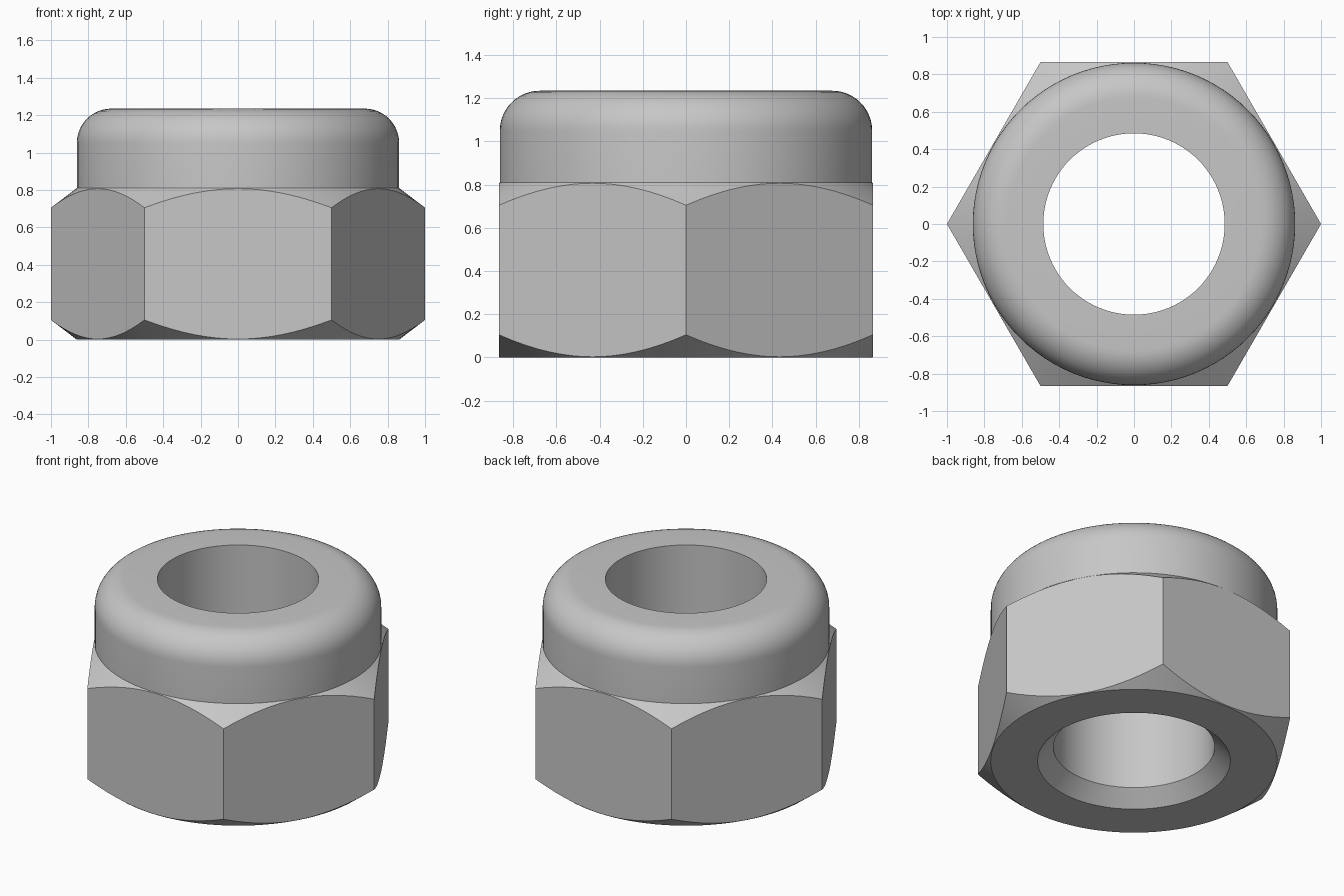
import bpy, bmesh, math

cube = bpy.data.objects.get("Cube")
if cube:
    bpy.data.objects.remove(cube, do_unlink=True)

SEGMENTS = 96           # multiple of 12, so corners and flat centres get vertices
APOTHEM = math.sqrt(3) / 2
BORE, SEAT, COLLAR = 0.485, 0.58, 0.862
HEX_TOP, TOP, FILLET = 0.81, 1.235, 0.185
SLOPE = 0.105 / (1 - COLLAR)   # chamfer drop per unit of radius


def hex_radius(angle):
    """Distance from the axis to the hexagon's edge."""
    return APOTHEM / math.cos(angle % (math.pi / 3) - math.pi / 6)


def section(angle):
    """Closed radial section (radius, height) at an angle."""
    edge = hex_radius(angle)
    drop = (edge - COLLAR) * SLOPE
    points = [
        (BORE, SEAT - BORE), (SEAT, 0), (COLLAR, 0),       # countersink, seat
        (edge, drop), (edge, HEX_TOP - drop),              # chamfered flat
        (COLLAR, HEX_TOP),                                 # foot of collar
    ]
    for i in range(13):                                    # rounded shoulder
        t = math.pi / 2 * i / 12
        points.append((COLLAR - FILLET + FILLET * math.cos(t),
                       TOP - FILLET + FILLET * math.sin(t)))
    points.append((BORE, TOP))
    return points


# Nut: hexagonal body, rounded collar and bore in one solid
bm = bmesh.new()
rings = []
for s in range(SEGMENTS):
    a = math.tau * s / SEGMENTS
    rings.append([bm.verts.new((r * math.cos(a), r * math.sin(a), z))
                  for r, z in section(a)])
for s, ring in enumerate(rings):
    following = rings[(s + 1) % SEGMENTS]
    for i in range(len(ring)):
        j = (i + 1) % len(ring)
        bm.faces.new((ring[i], following[i], following[j], ring[j]))
bmesh.ops.recalc_face_normals(bm, faces=bm.faces)

mesh = bpy.data.meshes.new("lock_nut")
bm.to_mesh(mesh)
bm.free()
nut = bpy.data.objects.new("lock_nut", mesh)
bpy.context.collection.objects.link(nut)

# Grey steel
steel = bpy.data.materials.new("grey_steel")
steel.use_nodes = True
colour = (0.57, 0.57, 0.57, 1)
steel.diffuse_color = colour
steel.node_tree.nodes["Principled BSDF"].inputs["Base Color"].default_value = colour
mesh.materials.append(steel)

# Smooth round surfaces, crisp edges
bpy.ops.object.select_all(action="DESELECT")
nut.select_set(True)
bpy.context.view_layer.objects.active = nut
bpy.ops.object.shade_smooth_by_angle(angle=math.radians(25))
